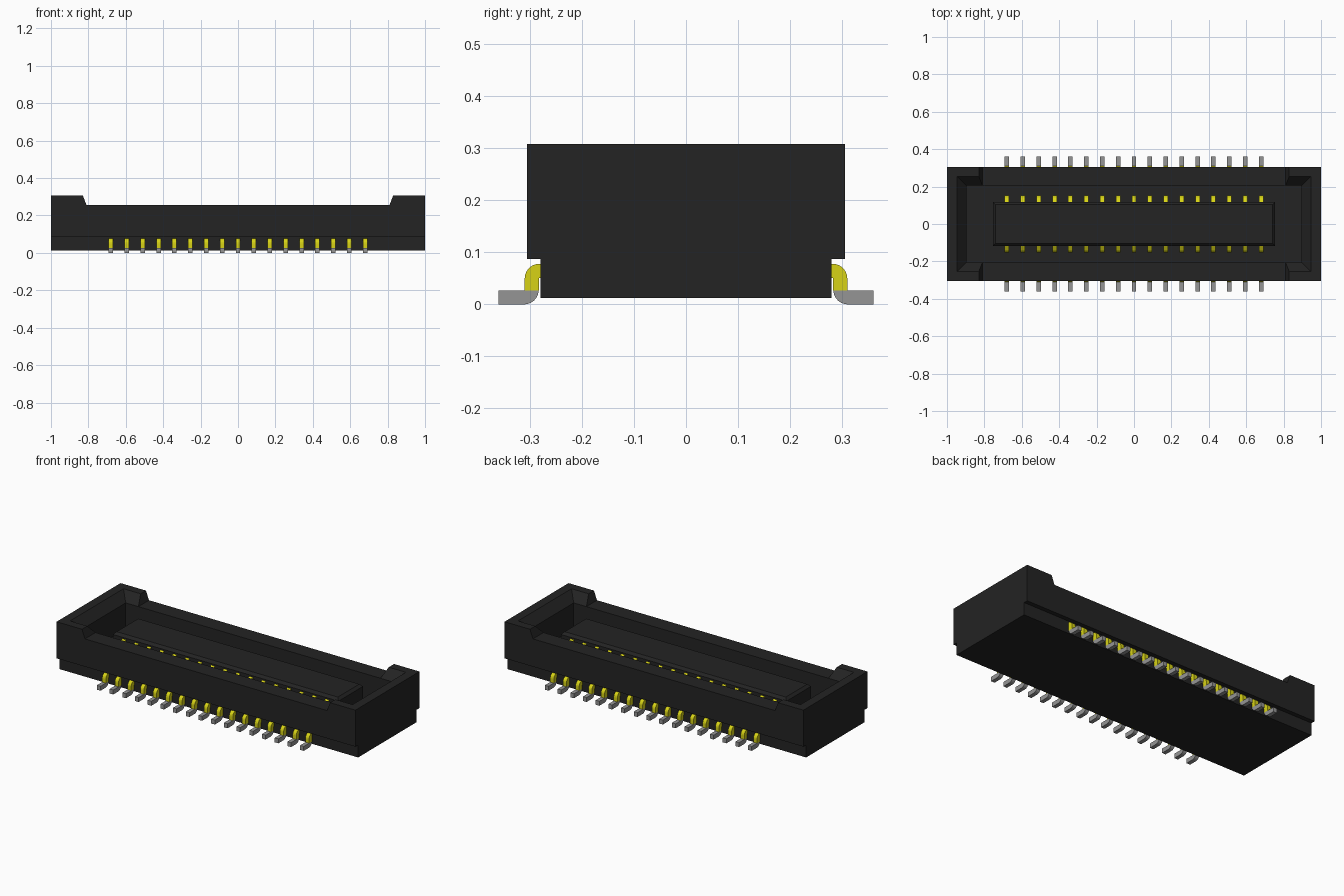
import bpy, bmesh, math

cube = bpy.data.objects.get("Cube")
if cube:
    bpy.data.objects.remove(cube, do_unlink=True)


def material(name, rgb):
    m = bpy.data.materials.new(name)
    m.use_nodes = True
    m.diffuse_color = (*rgb, 1)
    m.node_tree.nodes["Principled BSDF"].inputs["Base Color"].default_value = (*rgb, 1)
    return m


black = material("black plastic", (0.017, 0.017, 0.017))
gold = material("gold plating", (0.68, 0.65, 0.008))
tin = material("tin plating", (0.30, 0.30, 0.30))


def loft(name, rings, mat):
    """Closed solid through rings of 3D points."""
    bm = bmesh.new()
    loops = [[bm.verts.new(p) for p in ring] for ring in rings]
    n = len(rings[0])
    for a, b in zip(loops, loops[1:]):
        for i in range(n):
            j = (i + 1) % n
            bm.faces.new((a[i], a[j], b[j], b[i]))
    bm.faces.new(loops[0][::-1])
    bm.faces.new(loops[-1])
    bmesh.ops.recalc_face_normals(bm, faces=bm.faces)
    mesh = bpy.data.meshes.new(name)
    bm.to_mesh(mesh)
    bm.free()
    mesh.materials.append(mat)
    ob = bpy.data.objects.new(name, mesh)
    bpy.context.collection.objects.link(ob)
    return ob


def rect(hx, hy, z):
    return [(-hx, -hy, z), (hx, -hy, z), (hx, hy, z), (-hx, hy, z)]


def along_x(name, profile, x0, x1, mat):
    return loft(name, [[(x, y, z) for y, z in profile] for x in (x0, x1)], mat)


def cut(ob, cutter):
    mod = ob.modifiers.new("cut", "BOOLEAN")
    mod.operation, mod.solver, mod.object = "DIFFERENCE", "EXACT", cutter
    bpy.context.view_layer.objects.active = ob
    bpy.ops.object.modifier_apply(modifier=mod.name)
    bpy.data.objects.remove(cutter, do_unlink=True)


# Housing: stepped profile, lowered long walls, chamfered cavity
half = [(0.28, 0.012), (0.28, 0.087), (0.306, 0.087), (0.306, 0.308)]
housing = along_x("housing", half + [(-y, z) for y, z in half[::-1]], -1, 1, black)
notch = [(-0.81, 0.255), (0.81, 0.255), (0.85, 0.361), (-0.85, 0.361)]
cut(housing, loft("notch_cutter", [[(x, y, z) for x, z in notch] for y in (-0.4, 0.4)], black))
cut(housing, loft("cavity_cutter", [rect(0.895, 0.205, 0.10), rect(0.895, 0.205, 0.255),
                                    rect(0.965, 0.275, 0.329)], black))

# Central tongue with a bevelled top edge
loft("tongue", [rect(0.755, 0.118, 0.09), rect(0.755, 0.118, 0.225),
                rect(0.74, 0.103, 0.24)], black)


def arc(cy, cz, r, a0, a1, steps=6):
    return [(cy + r * math.cos(math.radians(a0 + (a1 - a0) * i / steps)),
             cz + r * math.sin(math.radians(a0 + (a1 - a0) * i / steps))) for i in range(steps + 1)]


# Profiles in y, z: gold leg, tin foot and inner contact
T = 0.027
leg = [(0.26, 0.078)] + arc(0.282, 0.05, 0.028, 90, 0) + [(0.31, T), (0.283, T), (0.283, 0.051), (0.26, 0.051)]
foot = [(0.36, T), (0.283, T)] + arc(0.311, 0.028, 0.028, 185, 270) + [(0.36, 0)]
contact = [(0.11, 0.09), (0.152, 0.09), (0.152, 0.185), (0.142, 0.202), (0.118, 0.216), (0.11, 0.216)]

COUNT, PITCH, WIDTH = 17, 0.085, 0.024
for side, sign in (("front", -1), ("back", 1)):
    for part, profile, mat in (("leg", leg, gold), ("foot", foot, tin), ("contact", contact, gold)):
        pts = [(sign * y, z) for y, z in profile]
        for i in range(COUNT):
            x = (i - (COUNT - 1) / 2) * PITCH
            along_x(f"{side}_{part}_{i + 1}", pts, x - WIDTH / 2, x + WIDTH / 2, mat)
